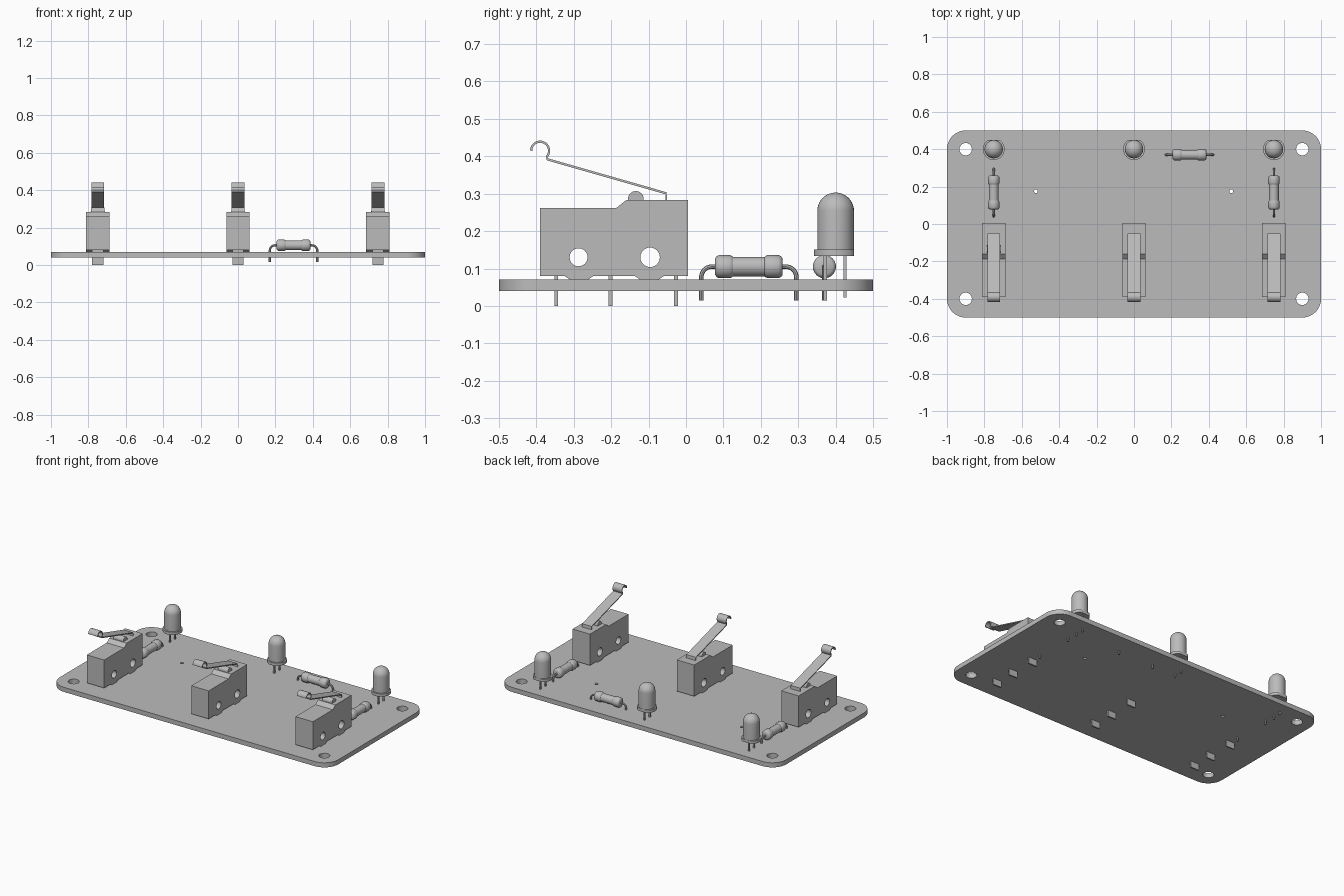
import bpy, bmesh
from math import pi, sin, cos, radians
from mathutils import Matrix, Vector

cube = bpy.data.objects.get("Cube")
if cube:
    bpy.data.objects.remove(cube)

GREY = (0.5, 0.5, 0.5, 1)
grey = bpy.data.materials.new("plain grey")
grey.use_nodes = True
grey.diffuse_color = GREY
grey.node_tree.nodes["Principled BSDF"].inputs["Base Color"].default_value = GREY


def add(name, mesh, matrix=Matrix(), smooth=True):
    """Link a mesh as a named part with the shared material."""
    mesh.transform(matrix)
    mesh.materials.clear()
    mesh.materials.append(grey)
    ob = bpy.data.objects.new(name, mesh)
    bpy.context.collection.objects.link(ob)
    if smooth:
        bpy.ops.object.select_all(action='DESELECT')
        ob.select_set(True)
        bpy.context.view_layer.objects.active = ob
        bpy.ops.object.shade_smooth_by_angle(angle=radians(35))
    return ob


def arc(cx, cy, r, a0, a1, n):
    return [(cx + r * cos(radians(a0 + (a1 - a0) * i / n)),
             cy + r * sin(radians(a0 + (a1 - a0) * i / n))) for i in range(n + 1)]


def circle(cx, cy, r, n=32):
    return arc(cx, cy, r, 0, 360, n)[:-1]


def curve_mesh(loops, closed, **settings):
    """Turn polyline loops into a mesh through a temporary curve."""
    cu = bpy.data.curves.new("outline", 'CURVE')
    for key, value in settings.items():
        setattr(cu, key, value)
    for pts in loops:
        sp = cu.splines.new('POLY')
        sp.points.add(len(pts) - 1)
        for p, co in zip(sp.points, pts):
            p.co = (*co, 0, 1) if len(co) == 2 else (*co, 1)
        sp.use_cyclic_u = closed
    ob = bpy.data.objects.new("outline", cu)
    bpy.context.collection.objects.link(ob)
    deps = bpy.context.evaluated_depsgraph_get()
    mesh = bpy.data.meshes.new_from_object(ob.evaluated_get(deps))
    bpy.data.objects.remove(ob)
    bpy.data.curves.remove(cu)
    bm = bmesh.new()
    bm.from_mesh(mesh)
    bmesh.ops.remove_doubles(bm, verts=bm.verts, dist=0.00001)
    bmesh.ops.recalc_face_normals(bm, faces=bm.faces)
    bm.to_mesh(mesh)
    bm.free()
    return mesh


def plate(loops, thickness):
    """Extruded flat outline; inner loops become holes."""
    return curve_mesh(loops, True, dimensions='2D', fill_mode='BOTH', extrude=thickness / 2)


def lathe(profile, n=32):
    """Revolve (radius, height) points about z."""
    bm = bmesh.new()
    verts = [bm.verts.new((r, 0, z)) for r, z in profile]
    edges = [bm.edges.new(pair) for pair in zip(verts, verts[1:])]
    bmesh.ops.spin(bm, geom=verts + edges, cent=(0, 0, 0), axis=(0, 0, 1),
                   angle=2 * pi, steps=n, use_duplicate=False)
    bmesh.ops.remove_doubles(bm, verts=bm.verts, dist=0.00001)
    bmesh.ops.recalc_face_normals(bm, faces=bm.faces)
    mesh = bpy.data.meshes.new("lathe")
    bm.to_mesh(mesh)
    bm.free()
    return mesh


def box(name, lo, hi):
    lo, hi = Vector(lo), Vector(hi)
    bm = bmesh.new()
    bmesh.ops.create_cube(bm, size=1, matrix=Matrix.Translation((lo + hi) / 2)
                          @ Matrix.Diagonal((*(hi - lo), 1)))
    mesh = bpy.data.meshes.new(name)
    bm.to_mesh(mesh)
    bm.free()
    return add(name, mesh, smooth=False)


# Circuit board with rounded corners, mounting holes and two small vias
outline = []
for sx, sy, a in ((1, 1, 0), (-1, 1, 90), (-1, -1, 180), (1, -1, 270)):
    outline += arc(sx * 0.9, sy * 0.4, 0.1, a, a + 90, 12)
holes = [circle(x, y, 0.033) for x in (-0.9, 0.9) for y in (-0.4, 0.4)]
holes += [circle(x, 0.175, 0.01, 16) for x in (-0.525, 0.52)]
add("circuit_board", plate([outline] + holes, 0.03), Matrix.Translation((0, 0, 0.055)))

# Maps a side profile (y, z) with its thickness onto x
SIDE = Matrix(((0, 0, 1, 0), (1, 0, 0, 0), (0, 1, 0, 0), (0, 0, 0, 1)))


def ribbon(path, t):
    """Closed outline of constant thickness around an open path."""
    pts = [Vector(p) for p in path]
    left, right = [], []
    for i, p in enumerate(pts):
        d = (pts[min(i + 1, len(pts) - 1)] - pts[max(i - 1, 0)]).normalized()
        n = Vector((-d.y, d.x)) * t / 2
        left.append(tuple(p + n))
        right.append(tuple(p - n))
    return left + right[::-1]


def lever_switch(label, x):
    at = Matrix.Translation((x, 0, 0)) @ SIDE
    # Housing with a raised rear, two feet and two cross holes
    housing = [(-0.39, 0.08), (-0.325, 0.08), (-0.31, 0.07), (-0.262, 0.07), (-0.247, 0.08),
               (-0.137, 0.08), (-0.122, 0.07), (-0.074, 0.07), (-0.059, 0.08),
               (0.005, 0.08), (0.005, 0.283), (-0.16, 0.283), (-0.186, 0.262), (-0.39, 0.262)]
    bores = [circle(-0.287, 0.13, 0.024), circle(-0.096, 0.13, 0.026)]
    add(label + "_switch_housing", plate([housing] + bores, 0.125), at)
    # Rounded plunger under the lever
    add(label + "_switch_plunger",
        plate([[(-0.113, 0.275), *arc(-0.134, 0.286, 0.021, 0, 180, 16), (-0.155, 0.275)]], 0.07), at)
    # Bent lever with a curled tip
    path = [(-0.053, 0.278), (-0.053, 0.301), (-0.371, 0.392)]
    path += arc(-0.39, 0.415, 0.024, -40, 180, 18)
    add(label + "_switch_lever", plate([ribbon(path, 0.006)], 0.068), at)
    # Terminal blades through the board
    for i, y in enumerate((-0.347, -0.202, -0.027)):
        box(f"{label}_switch_terminal_{i + 1}", (x - 0.03, y - 0.005, 0), (x + 0.03, y + 0.005, 0.085))


def led(label, x):
    y = 0.4
    # Domed lens
    dome = [(0, 0.15), (0.049, 0.15)] + arc(0, 0.254, 0.049, 0, 90, 10)
    dome[-1] = (0, 0.303)
    add(label + "_led_lens", lathe(dome), Matrix.Translation((x, y, 0)))
    # Flange with one flat side
    rim = [(px, min(py, 0.049)) for px, py in circle(0, 0, 0.058, 48)]
    add(label + "_led_flange", plate([rim], 0.018), Matrix.Translation((x, y, 0.142)))
    # Two square leads of unequal length
    for lead, dy, z in (("long", -0.028, 0.015), ("short", 0.025, 0.022)):
        box(f"{label}_led_{lead}_lead", (x - 0.0045, y + dy - 0.0045, z), (x + 0.0045, y + dy + 0.0045, 0.14))


def resistor(label, x, y, angle):
    at = Matrix.Translation((x, y, 0.105)) @ Matrix.Rotation(angle, 4, 'Z')
    # Waisted body lying along local x
    half = [(0, 0.09), (0.022, 0.09), (0.028, 0.086), (0.031, 0.079),
            (0.031, 0.052), (0.029, 0.046), (0.026, 0.042)]
    body = half + [(r, -z) for r, z in reversed(half)]
    add(label + "_resistor_body", lathe(body, 24), at @ Matrix.Rotation(pi / 2, 4, 'Y'))
    # Wire leads bending down through the board
    for side, s in (("right", -1), ("left", 1)):
        wire = [(s * 0.085, 0, 0)]
        wire += [(s * a, 0, b) for a, b in arc(0.099, -0.028, 0.028, 90, 0, 8)]
        wire.append((s * 0.127, 0, -0.09))
        add(f"{label}_resistor_{side}_lead",
            curve_mesh([wire], False, dimensions='3D', bevel_depth=0.006,
                       bevel_resolution=2, use_fill_caps=True), at)


for label, x in (("right", -0.75), ("middle", 0), ("left", 0.748)):
    lever_switch(label, x)
    led(label, x)

resistor("right", -0.75, 0.168, pi / 2)
resistor("middle", 0.297, 0.37, 0)
resistor("left", 0.748, 0.168, pi / 2)
